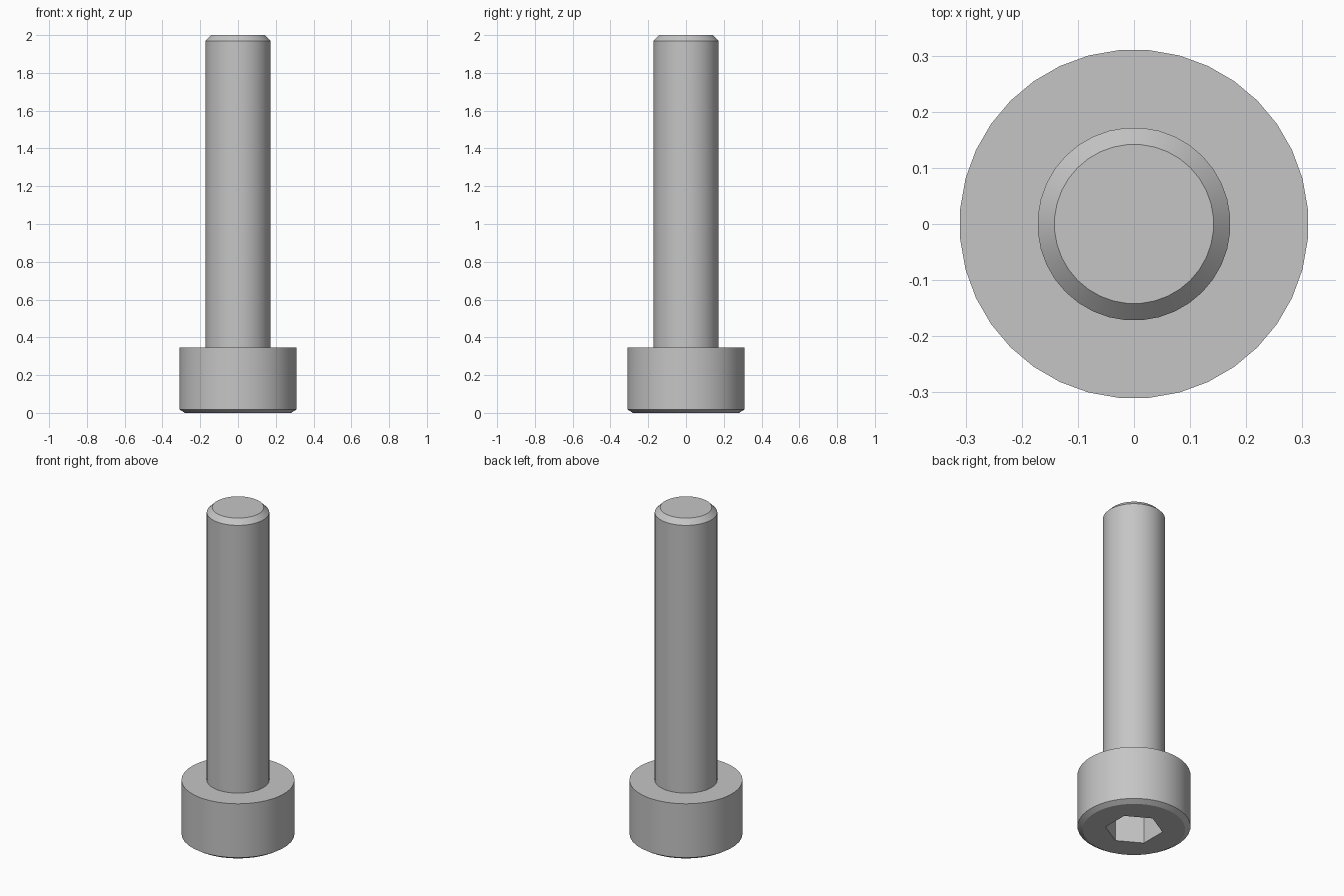
import bpy
import bmesh
from math import cos, sin, radians

SIDES = 36
SHANK_R = 0.172
HEAD_TOP = 0.345
SOCKET_R = 0.159
SOCKET_DEPTH = 0.175

cube = bpy.data.objects.get("Cube")
if cube:
    bpy.data.objects.remove(cube, do_unlink=True)

steel = bpy.data.materials.new("steel grey")
steel.use_nodes = True
grey = (0.56, 0.56, 0.56, 1)
steel.diffuse_color = grey
steel.node_tree.nodes["Principled BSDF"].inputs["Base Color"].default_value = grey


def ring(bm, radius, z, sides=SIDES):
    """Ring of vertices, turned half a step from the x axis."""
    step = 360 / sides
    angles = [radians(step * (i + 0.5)) for i in range(sides)]
    return [bm.verts.new((radius * cos(a), radius * sin(a), z)) for a in angles]


def skin(bm, lower, upper):
    """Wall of quads between two equal rings."""
    n = len(lower)
    for i in range(n):
        j = (i + 1) % n
        bm.faces.new((lower[i], lower[j], upper[j], upper[i]))


def lathe(bm, profile):
    rings = [ring(bm, r, z) for r, z in profile]
    for lower, upper in zip(rings, rings[1:]):
        skin(bm, lower, upper)
    return rings


def loop_edges(bm, verts):
    return [bm.edges.get((v, verts[i - 1])) for i, v in enumerate(verts)]


def finish(bm, name):
    bmesh.ops.recalc_face_normals(bm, faces=bm.faces)
    mesh = bpy.data.meshes.new(name)
    bm.to_mesh(mesh)
    bm.free()
    mesh.materials.append(steel)
    obj = bpy.data.objects.new(name, mesh)
    bpy.context.collection.objects.link(obj)
    bpy.ops.object.select_all(action="DESELECT")
    obj.select_set(True)
    bpy.context.view_layer.objects.active = obj
    bpy.ops.object.shade_smooth_by_angle(angle=radians(20))


# Head: chamfered cylinder with a ring-shaped shoulder
bm = bmesh.new()
rings = lathe(bm, [(0.282, 0), (0.311, 0.018), (0.311, HEAD_TOP), (SHANK_R, HEAD_TOP)])

# Hexagonal socket sunk into the underside
mouth = ring(bm, SOCKET_R, 0, 6)
floor = ring(bm, SOCKET_R, SOCKET_DEPTH, 6)
skin(bm, floor, mouth)
bm.faces.new(floor)
bmesh.ops.triangle_fill(
    bm, use_beauty=True, normal=(0, 0, -1),
    edges=loop_edges(bm, rings[0]) + loop_edges(bm, mouth))
finish(bm, "head")

# Shank: plain rod with a chamfered, capped tip
bm = bmesh.new()
rings = lathe(bm, [(SHANK_R, HEAD_TOP), (SHANK_R, 1.97), (0.142, 2.0)])
bm.faces.new(rings[-1])
finish(bm, "shank")
